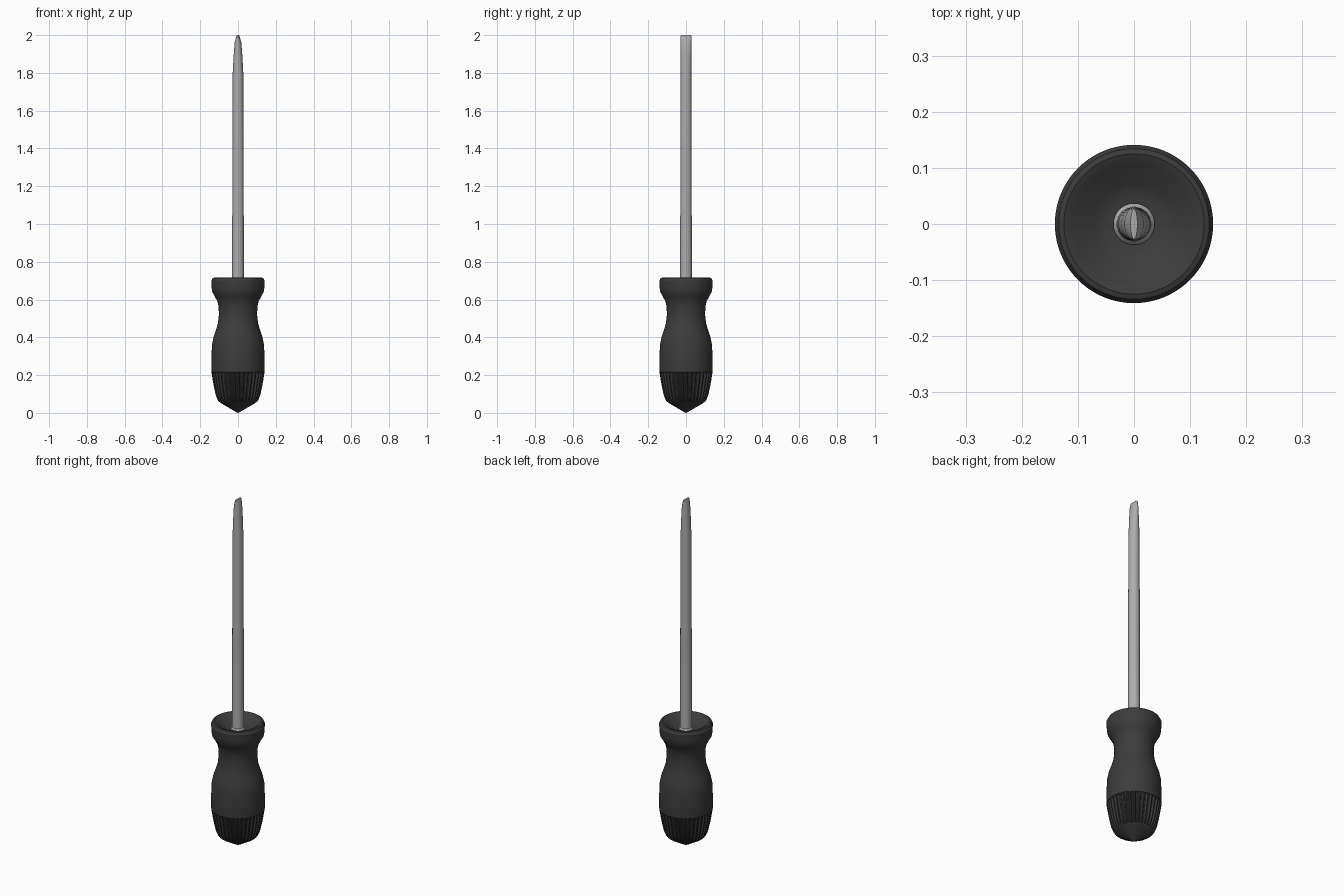
import bpy, bmesh, math

if "Cube" in bpy.data.objects:
    bpy.data.objects.remove(bpy.data.objects["Cube"])

def material(name, v):
    m = bpy.data.materials.new(name)
    m.diffuse_color = (v, v, v, 1)
    m.use_nodes = True
    m.node_tree.nodes["Principled BSDF"].inputs["Base Color"].default_value = m.diffuse_color
    return m

black = material("black rubber", 0.045)
steel = material("steel", 0.42)

def loft(name, rings, n, mat, angle=30):
    """Rings are (z, x radius, y radius, flute depth); both ends are closed."""
    bm = bmesh.new()
    loops = []
    for z, rx, ry, d in rings:
        loop = []
        for i in range(n):
            a = 2 * math.pi * i / n
            cut = d if i % 4 in (2, 3) else 0
            loop.append(bm.verts.new(((rx - cut) * math.cos(a), (ry - cut) * math.sin(a), z)))
        loops.append(loop)
    for lo, hi in zip(loops, loops[1:]):
        for i in range(n):
            j = (i + 1) % n
            bm.faces.new((lo[i], lo[j], hi[j], hi[i]))
    bm.faces.new(loops[0][::-1])
    bm.faces.new(loops[-1])
    bmesh.ops.recalc_face_normals(bm, faces=bm.faces)
    me = bpy.data.meshes.new(name)
    bm.to_mesh(me)
    bm.free()
    me.materials.append(mat)
    ob = bpy.data.objects.new(name, me)
    bpy.context.collection.objects.link(ob)
    bpy.ops.object.select_all(action='DESELECT')
    ob.select_set(True)
    bpy.context.view_layer.objects.active = ob
    bpy.ops.object.shade_smooth_by_angle(angle=math.radians(angle))
    return ob

# Handle: pointed butt, fluted grip, belly, neck, flared rim and dished top
profile = [
    (0.0, 0.002, 0), (0.05, 0.088, 0.003), (0.062, 0.104, 0.006), (0.09, 0.117, 0.009),
    (0.14, 0.128, 0.010), (0.18, 0.135, 0.010), (0.213, 0.140, 0.009), (0.217, 0.141, 0),
    (0.28, 0.141, 0), (0.36, 0.138, 0), (0.40, 0.130, 0), (0.44, 0.116, 0),
    (0.475, 0.106, 0), (0.52, 0.101, 0), (0.565, 0.103, 0), (0.59, 0.109, 0),
    (0.615, 0.122, 0), (0.64, 0.136, 0), (0.66, 0.139, 0), (0.70, 0.141, 0),
    (0.713, 0.134, 0), (0.716, 0.125, 0), (0.709, 0.107, 0), (0.678, 0.073, 0),
    (0.671, 0.050, 0), (0.669, 0.030, 0)]
loft("handle", [(z, r, r, d) for z, r, d in profile], 144, black)

# Collar where the shaft enters the handle
loft("collar", [(0.66, 0.037, 0.037, 0), (0.677, 0.037, 0.037, 0),
                (0.685, 0.031, 0.031, 0)], 32, steel)

# Shaft, flattened towards a flat blade tip
loft("shaft", [(0.66, 0.031, 0.031, 0), (1.35, 0.030, 0.030, 0), (1.80, 0.028, 0.029, 0),
               (1.90, 0.0225, 0.029, 0), (1.965, 0.017, 0.029, 0),
               (1.99, 0.009, 0.029, 0), (2.0, 0.006, 0.027, 0)], 32, steel)
